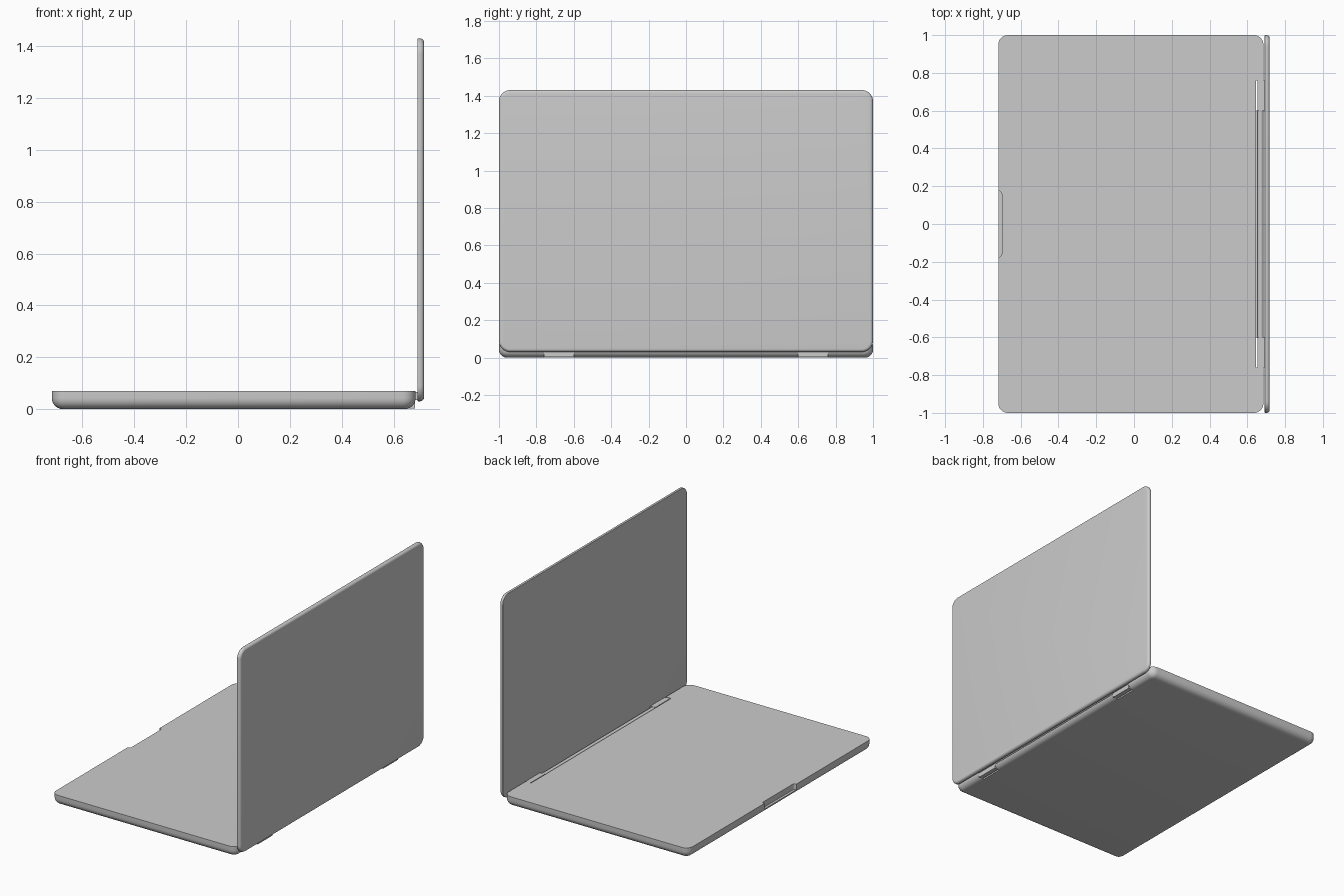
import bpy
import bmesh
import math
from mathutils import Vector

cube = bpy.data.objects.get("Cube")
if cube:
    bpy.data.objects.remove(cube, do_unlink=True)

grey = bpy.data.materials.new("plain_grey")
grey.use_nodes = True
tone = (0.6, 0.6, 0.6, 1)
grey.diffuse_color = tone
grey.node_tree.nodes["Principled BSDF"].inputs["Base Color"].default_value = tone


def slab(name, low, high, axis=2, corner=0, rims=()):
    """Box with rounded corners around an axis; rims = (side, radius) pairs."""
    low, high = Vector(low), Vector(high)
    mid, size = (low + high) / 2, high - low
    bm = bmesh.new()
    bmesh.ops.create_cube(bm, size=1)
    for v in bm.verts:
        v.co = mid + v.co * size
    if corner:
        edges = [e for e in bm.edges
                 if abs((e.verts[0].co - e.verts[1].co)[axis]) > size[axis] / 2]
        bmesh.ops.bevel(bm, geom=edges, offset=corner, segments=8,
                        profile=0.5, affect='EDGES')
    for side, radius in rims:
        bm.normal_update()
        caps = [f for f in bm.faces if f.normal[axis] * side > 0.99]
        edges = list({e for f in caps for e in f.edges})
        bmesh.ops.bevel(bm, geom=edges, offset=radius, segments=6,
                        profile=0.5, affect='EDGES')
    bmesh.ops.recalc_face_normals(bm, faces=bm.faces)
    mesh = bpy.data.meshes.new(name)
    bm.to_mesh(mesh)
    bm.free()
    mesh.materials.append(grey)
    obj = bpy.data.objects.new(name, mesh)
    bpy.context.collection.objects.link(obj)
    return obj


def activate(obj):
    bpy.ops.object.select_all(action='DESELECT')
    obj.select_set(True)
    bpy.context.view_layer.objects.active = obj


def cut(obj, cutter):
    cutter.hide_render = True
    mod = obj.modifiers.new("cut", 'BOOLEAN')
    mod.operation = 'DIFFERENCE'
    mod.solver = 'EXACT'
    mod.object = cutter
    activate(obj)
    bpy.ops.object.modifier_apply(modifier=mod.name)
    bpy.data.objects.remove(cutter, do_unlink=True)


# Keyboard half: flat top, softly rounded underside
base = slab("base", (-0.718, -1, 0), (0.685, 1, 0.07), 2, 0.05, [(-1, 0.042)])

# Finger notch in the opening edge
cut(base, slab("notch_cutter", (-0.76, -0.175, 0.03), (-0.7, 0.175, 0.1), 2, 0.018))

# Shallow groove for the hinge bar, deep pockets for the hinge blocks
cut(base, slab("groove_cutter", (0.645, -0.605, 0.03), (0.72, 0.605, 0.1)))
for side in (-1, 1):
    ends = sorted((0.6 * side, 0.76 * side))
    cut(base, slab("pocket_cutter", (0.645, ends[0], -0.02), (0.72, ends[1], 0.1)))

# Upright screen half, rounded on its outer side
lid = slab("lid", (0.692, -1, 0.03), (0.718, 1, 1.43), 0, 0.06,
           [(1, 0.016), (-1, 0.003)])

# Hinge bar along the middle
bpy.ops.mesh.primitive_cylinder_add(vertices=32, radius=0.016, depth=1.2,
                                    location=(0.67, 0, 0.05),
                                    rotation=(math.pi / 2, 0, 0))
bar = bpy.context.object
bar.name = "hinge_bar"
bar.data.materials.append(grey)

# Hinge blocks and the tongues joining them to the lid
for side, label in ((-1, "right"), (1, "left")):
    y0, y1 = sorted((0.6 * side, 0.76 * side))
    slab("hinge_block_" + label, (0.653, y0, 0.003), (0.683, y1, 0.067))
    slab("hinge_tongue_" + label, (0.68, y0, 0.035), (0.695, y1, 0.065))

for obj in (base, lid, bar):
    activate(obj)
    bpy.ops.object.shade_smooth_by_angle(angle=math.radians(32))
